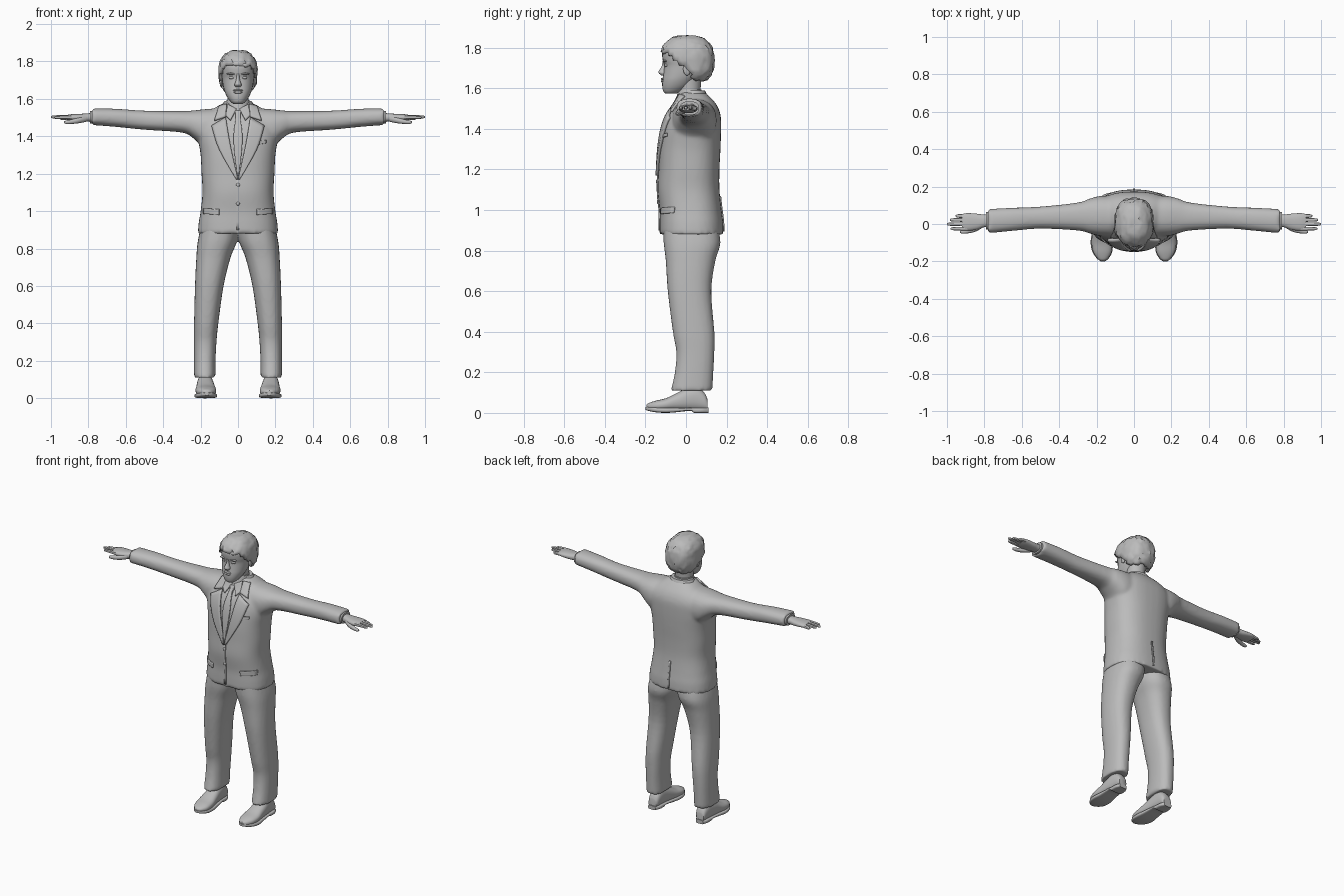
import bpy, bmesh, math, random
from mathutils import Vector
from mathutils.bvhtree import BVHTree

cube = bpy.data.objects.get("Cube")
if cube:
    bpy.data.objects.remove(cube)
random.seed(4)
U = 0.01  # all tables are in hundredths of a unit
GREY = (0.5, 0.5, 0.5, 1)
mat = bpy.data.materials.new("plain grey")
mat.use_nodes = True
mat.diffuse_color = GREY
mat.node_tree.nodes["Principled BSDF"].inputs["Base Color"].default_value = GREY
parts = []


def finish(name, bm):
    bmesh.ops.recalc_face_normals(bm, faces=bm.faces)
    mesh = bpy.data.meshes.new(name)
    bm.to_mesh(mesh)
    bm.free()
    obj = bpy.data.objects.new(name, mesh)
    bpy.context.collection.objects.link(obj)
    mesh.materials.append(mat)
    parts.append(obj)
    return obj


def spline(rows, steps=4):
    """Smooth interpolation through rows of numbers."""
    out = []
    for i in range(len(rows) - 1):
        p = [rows[max(0, min(len(rows) - 1, i + k))] for k in (-1, 0, 1, 2)]
        for s in range(steps):
            t = s / steps
            out.append([b + t / 2 * (c - a + t * (2 * a - 5 * b + 4 * c - d + t * (3 * (b - c) + d - a)))
                        for a, b, c, d in zip(*p)])
    return out + [rows[-1]]


def loft(bm, axis, rows, side=1, sides=28, power=0.85):
    """Rows are (position, a0, a1, b0, b1): a box holding each rounded section."""
    rings = []
    for t, a0, a1, b0, b1 in spline(rows):
        ring = []
        for k in range(sides):
            ang = math.tau * k / sides
            c, s = math.cos(ang), math.sin(ang)
            a = (a0 + a1) / 2 + (a1 - a0) / 2 * math.copysign(abs(c) ** power, c)
            b = (b0 + b1) / 2 + (b1 - b0) / 2 * math.copysign(abs(s) ** power, s)
            x, y, z = {"x": (t, a, b), "y": (a, t, b), "z": (a, b, t)}[axis]
            ring.append(bm.verts.new((x * U * side, y * U, z * U)))
        rings.append(ring)
    for r, q in zip(rings, rings[1:]):
        for k in range(sides):
            j = (k + 1) % sides
            bm.faces.new((r[k], r[j], q[j], q[k]))
    bm.faces.new(rings[0])
    bm.faces.new(rings[-1])


def column(rows):
    """Symmetric upright rows: (z, half width, front, back)."""
    return [(z, -w, w, f, b) for z, w, f, b in rows]


def fuse(obj, voxel, rounds):
    m = obj.modifiers.new("fuse", "REMESH")
    m.mode, m.voxel_size, m.use_smooth_shade = "VOXEL", voxel, True
    s = obj.modifiers.new("soften", "SMOOTH")
    s.factor, s.iterations = 0.5, rounds


def blob(bm, x, y, z, rx, ry, rz):
    res = bmesh.ops.create_uvsphere(bm, u_segments=16, v_segments=10, radius=U)
    for v in res["verts"]:
        v.co = Vector((v.co.x * rx + x * U, v.co.y * ry + y * U, v.co.z * rz + z * U))


# jacket: torso and both sleeves in one skin
bm = bmesh.new()
loft(bm, "z", column([(88, 21.5, -13, 18.5), (94, 21, -13, 18.3), (100, 20, -13, 17.5),
                      (110, 19, -14, 16.5), (120, 19.5, -13.5, 16.5), (130, 20, -13, 17),
                      (140, 21.5, -11.5, 17.3), (147, 21, -9, 17), (152, 17, -5.5, 15),
                      (156, 11, -3.5, 11.5), (158, 7, -3, 9)]), sides=40, power=0.8)
for side in (1, -1):
    loft(bm, "x", [(10, -7, 15, 132, 155), (18, -6.5, 15, 134, 154.5), (24, -5, 13.5, 139, 153.8),
                   (30, -3.5, 11.5, 142, 153.5), (50, -2.5, 9.3, 143.5, 153.7),
                   (65, -3.7, 8.7, 145, 154.7), (78, -5, 8, 146, 155)], side)
jacket = finish("jacket", bm)
fuse(jacket, 0.01, 5)

# trousers
bm = bmesh.new()
for side in (1, -1):
    loft(bm, "z", [(11, 12, 23.5, -7.5, 13), (20, 12, 23.5, -5.5, 13.5), (30, 11.5, 23.5, -4.8, 14),
                   (40, 10.5, 23.5, -6.5, 14), (60, 7.7, 23, -9, 12.5), (75, 4, 22.3, -10, 14.5),
                   (84, 0.5, 21.5, -11, 17), (95, -1, 19, -11, 15)], side)
fuse(finish("trousers", bm), 0.01, 4)

# shoes with soles and heels
for side, label in ((1, "left"), (-1, "right")):
    bm = bmesh.new()
    loft(bm, "y", [(10.5, 15, 20.5, 1, 7), (9, 14, 21, 1, 10), (5, 13.5, 21.5, 1, 13), (0, 13, 22, 1, 12),
                   (-5, 12.3, 22.3, 1, 9.5), (-10, 11.7, 22.7, 1, 7.2), (-15, 12, 21.8, 1, 6),
                   (-18.5, 14, 19.5, 1.5, 4.8), (-19.5, 15.5, 18, 2, 4)], side)
    finish(label + "_shoe", bm)
    bm = bmesh.new()
    loft(bm, "y", [(11, 15, 20.5, 0, 2.6), (8, 13.5, 21.7, 0, 2.6), (4, 13.3, 21.8, 0, 2.6),
                   (2, 13, 22, 1, 2.6), (-5, 12, 22.6, 0.3, 2.6), (-10, 11.3, 23.2, 0, 2.6),
                   (-15, 11.7, 22.2, 0.3, 2.8), (-18.5, 13.6, 19.8, 1, 3), (-20, 15.7, 17.7, 1.5, 3)],
         side, power=0.5)
    finish(label + "_sole", bm)

    # hand: palm, four fingers and thumb
    bm = bmesh.new()
    loft(bm, "x", [(75, -1.5, 5, 147.5, 152.5), (80, -1.7, 5, 147.8, 152.3), (84, -3, 5.5, 147.8, 152),
                   (89, -3.6, 5.8, 148.3, 151.8), (92, -3, 5.3, 149, 151.3)], side)
    for y, tip, bend in ((-2.5, 98, 0), (-0.1, 100, 0.3), (2.2, 98.5, 0), (4.3, 95.5, -0.5)):
        loft(bm, "x", [(89, y - 1.1, y + 1.1, 149, 151.3), (93, y - 1, y + 1, 149.2 + bend, 151.2 + bend),
                       (tip - 1, y - 0.8, y + 0.8, 149.3 + bend, 150.8 + bend),
                       (tip, y - 0.3, y + 0.3, 149.7 + bend, 150.3 + bend)], side, sides=10)
    loft(bm, "x", [(81, -2, 1, 147.8, 151), (85, -4.2, -1, 147, 150), (89, -5, -2.6, 146.6, 149),
                   (92, -5.1, -3.3, 146.6, 148.4), (93, -4.6, -3.8, 147.2, 148)], side, sides=12)
    finish(label + "_hand", bm)

    # shirt cuff
    bm = bmesh.new()
    loft(bm, "x", [(75, -3, 6.5, 146.8, 153.6), (79, -3, 6.5, 146.8, 153.6)], side)
    finish(label + "_shirt_cuff", bm)

# neck and collars
for name, rows in (("neck", [(148, 6, -3, 8), (156, 5.5, -3.5, 7), (168, 6, -5, 8)]),
                   ("shirt_collar", [(150, 7.5, -6, 8.5), (156, 6.6, -4.6, 8), (159.5, 6, -3.8, 7.7)]),
                   ("jacket_collar", [(150, 12, -6, 12), (155, 9.5, -3.5, 11), (158.8, 7.3, -1.5, 9.4)])):
    bm = bmesh.new()
    loft(bm, "z", column(rows), power=1)
    finish(name, bm)

# head with nose, lips, eyes, brows and ears
bm = bmesh.new()
loft(bm, "z", column([(157.3, 2.5, -10, -5), (158.5, 4, -11.2, -2), (161, 5.8, -11.7, 2),
                      (164, 7.2, -11.6, 5), (167, 8, -11.2, 8), (171, 8.6, -10.8, 10),
                      (174, 9, -11.5, 11), (178, 9, -11.6, 11.5), (182, 7, -9, 9), (184, 3, -4, 4)]),
     power=0.92)
loft(bm, "z", column([(166.3, 1.4, -12.2, -9), (167.6, 2, -13.6, -9), (169, 1.4, -13.2, -9),
                      (171, 0.9, -12, -9), (173.5, 0.8, -11.6, -9)]), sides=14, power=1)
blob(bm, 0, -11.4, 164.6, 2.6, 1, 0.6)
blob(bm, 0, -11.4, 163.5, 2.3, 1, 0.7)
for side in (1, -1):
    blob(bm, 3.3 * side, -9.6, 171.3, 1.6, 1.1, 0.8)
    blob(bm, 3.5 * side, -10.4, 173.4, 2.6, 1.1, 0.6)
    blob(bm, 8.9 * side, 0.5, 169.5, 0.9, 1.9, 3.2)
finish("head", bm)

# hair: rough cap trimmed along a sloping hairline
bm = bmesh.new()
bmesh.ops.create_icosphere(bm, subdivisions=4, radius=1)
for v in bm.verts:
    grow = random.uniform(0.96, 1.03)
    p = [math.copysign(abs(c) ** 0.82, c) * grow for c in v.co]
    v.co = Vector((p[0] * 0.105, p[1] * 0.133 + 0.006, p[2] * 0.125 + 1.737))
trim = [v for v in bm.verts if v.co.z < max(1.63, min(1.775, 1.675 - 0.95 * v.co.y))]
bmesh.ops.delete(bm, geom=trim, context="VERTS")
hair = finish("hair", bm)
thick = hair.modifiers.new("thickness", "SOLIDIFY")
thick.thickness = 0.02

# clothing details laid on the jacket surface
surface = BVHTree.FromObject(jacket, bpy.context.evaluated_depsgraph_get())


def patch(name, edge_a, edge_b, lift, face=-1, across=6):
    """Plate between two (x, z) edges, dropped onto the front or back."""
    bm = bmesh.new()
    grid = []
    for (ax, az), (bx, bz) in zip(spline(edge_a, 5), spline(edge_b, 5)):
        row = []
        for k in range(across + 1):
            t = k / across
            x, z = (ax + (bx - ax) * t) * U, (az + (bz - az) * t) * U
            hit = surface.ray_cast(Vector((x, face, z)), Vector((0, -face, 0)))[0]
            if hit is None:
                hit = surface.find_nearest(Vector((x, 0.05 * face, z)))[0]
            row.append(bm.verts.new((x, hit.y + face * lift, z)))
        grid.append(row)
    for r, q in zip(grid, grid[1:]):
        for k in range(across):
            bm.faces.new((r[k], r[k + 1], q[k + 1], q[k]))
    plate = finish(name, bm)
    m = plate.modifiers.new("thickness", "SOLIDIFY")
    m.thickness, m.offset = lift * 2, 0


for side, label in ((1, "left"), (-1, "right")):
    flip = lambda pts: [(x * side, z) for x, z in pts]
    patch(label + "_lapel", flip([(6.5, 150), (4, 135), (0, 117)]),
          flip([(14, 145.5), (10, 133), (1, 117)]), 0.007)
    patch(label + "_collar_fold", flip([(6, 157), (6.5, 150.5)]), flip([(10, 156), (12.5, 148.5)]), 0.007)
    patch(label + "_shirt_point", flip([(0.8, 154.5), (4, 148.5)]), flip([(5.5, 157), (6.5, 151)]), 0.006)
    patch(label + "_pocket_flap", flip([(10, 101), (18.5, 101.5)]), flip([(10, 98), (18.5, 98.5)]), 0.004)
patch("tie", [(-1.8, 153.5), (-1.2, 150), (-2.4, 138), (-0.5, 119)],
      [(1.8, 153.5), (1.2, 150), (2.4, 138), (0.5, 119)], 0.006)
patch("breast_pocket", [(9, 137), (15, 138)], [(9, 135.3), (15, 136.3)], 0.003)
patch("front_edge", [(-0.8, 118), (-0.8, 90)], [(0.6, 118), (0.6, 90)], 0.003)
patch("back_vent", [(-0.5, 107), (-0.5, 89.5)], [(0.5, 107), (0.5, 89.5)], 0.003, face=1)

# jacket buttons
bm = bmesh.new()
for z in (114, 104):
    hit = surface.ray_cast(Vector((0, -1, z * U)), Vector((0, 1, 0)))[0]
    blob(bm, 0, hit.y / U - 0.5, z, 1, 0.5, 1)
finish("buttons", bm)

# smooth shading everywhere with crisp edges kept
bpy.ops.object.select_all(action="DESELECT")
for obj in parts:
    obj.select_set(True)
bpy.context.view_layer.objects.active = jacket
bpy.ops.object.shade_smooth_by_angle(angle=math.radians(40))
